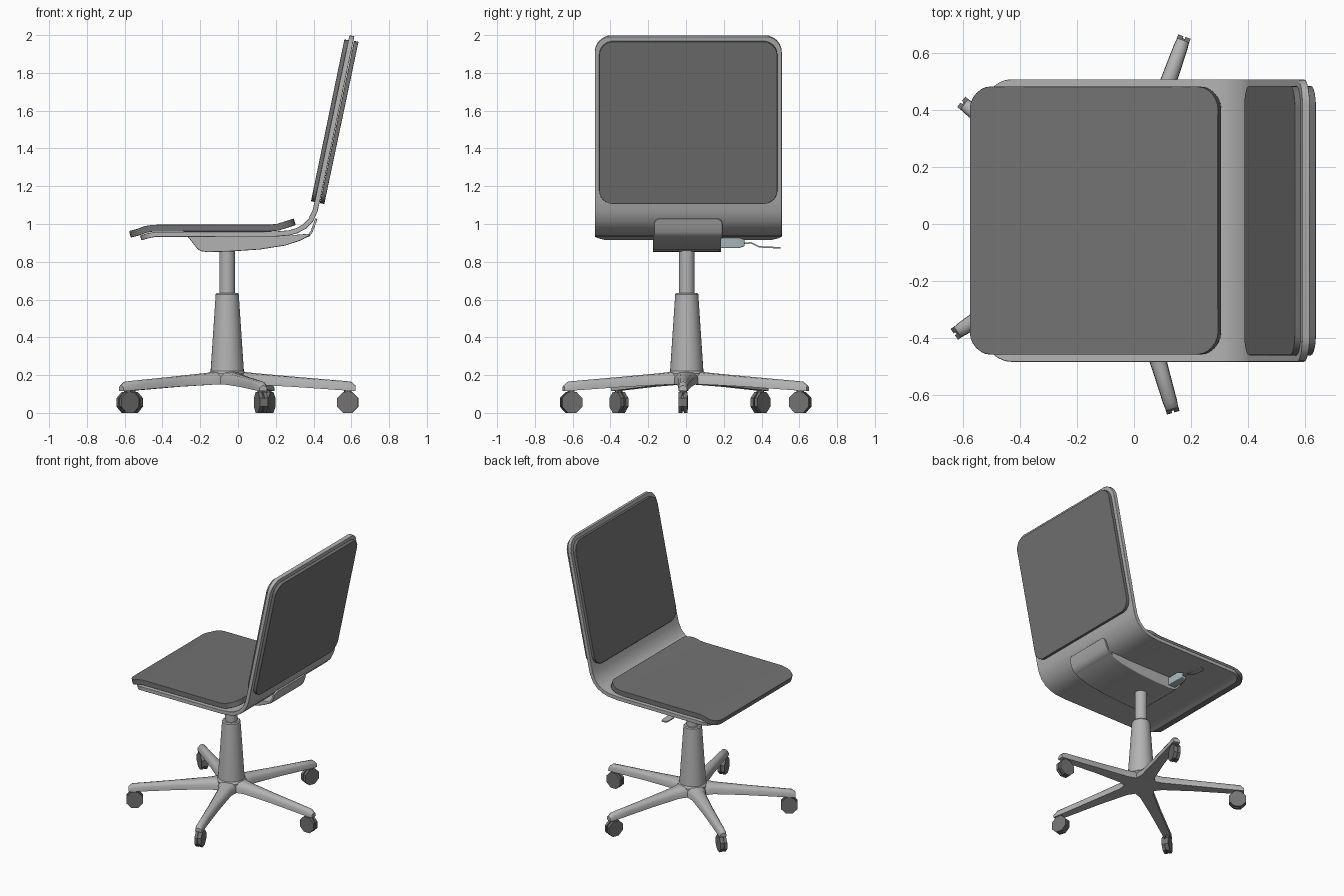
import bpy, bmesh
from math import sin, cos, pi, radians, hypot, sqrt
from mathutils import Matrix

if "Cube" in bpy.data.objects:
    bpy.data.objects.remove(bpy.data.objects["Cube"])

CX, CB = -0.057, 0.004     # column position
CY = 0.012                 # seat mid-plane y


def colour(name, *rgb):
    mat = bpy.data.materials.new(name)
    mat.diffuse_color = (*rgb, 1)
    mat.use_nodes = True
    mat.node_tree.nodes["Principled BSDF"].inputs["Base Color"].default_value = mat.diffuse_color
    return mat


FRAME = colour("frame_grey", .45, .45, .45)
DARK = colour("dark_grey", .17, .17, .17)
BLUE = colour("blue_grey", .38, .47, .5)


def finish(bm, name, mat=FRAME, bevel=0, thick=0, angle=35):
    bmesh.ops.recalc_face_normals(bm, faces=bm.faces)
    me = bpy.data.meshes.new(name)
    bm.to_mesh(me)
    bm.free()
    me.materials.append(mat)
    ob = bpy.data.objects.new(name, me)
    bpy.context.collection.objects.link(ob)
    if thick:
        m = ob.modifiers.new("thickness", 'SOLIDIFY')
        m.thickness, m.offset, m.use_even_offset = thick, 0, True
    if bevel:
        m = ob.modifiers.new("bevel", 'BEVEL')
        m.width, m.segments, m.limit_method, m.angle_limit = bevel, 2, 'ANGLE', radians(50)
        m.harden_normals = True
    bpy.ops.object.select_all(action='DESELECT')
    ob.select_set(True)
    bpy.context.view_layer.objects.active = ob
    bpy.ops.object.shade_smooth_by_angle(angle=radians(angle))
    return ob


def panel(name, path, half, r, thick, bevel, mat=FRAME):
    """Rounded rectangle sheet that follows an xz path."""
    acc = [0]
    for a, b in zip(path, path[1:]):
        acc.append(acc[-1] + hypot(b[0] - a[0], b[1] - a[1]))
    L = acc[-1]
    corner = [r * (1 - cos(i * pi / 12)) for i in range(7)]
    stations = sorted({round(s, 4) for s in acc + corner + [L - c for c in corner]})
    bm = bmesh.new()
    rows = []
    for s in stations:
        i = max(k for k in range(len(path) - 1) if acc[k] <= s + 1e-6)
        t = (s - acc[i]) / (acc[i + 1] - acc[i])
        x, z = (path[i][k] + (path[i + 1][k] - path[i][k]) * t for k in (0, 1))
        d = max(0, min(s, L - s, r))
        w = half - r + sqrt(max(0, r * r - (r - d) ** 2))
        rows.append([bm.verts.new((x, CY + sy * w, z)) for sy in (-1, 1)])
    for a, b in zip(rows, rows[1:]):
        bm.faces.new((a[0], a[1], b[1], b[0]))
    return finish(bm, name, mat, bevel, thick)


def loft(bm, rings):
    vs = [[bm.verts.new(p) for p in ring] for ring in rings]
    for a, b in zip(vs, vs[1:]):
        for i in range(len(a)):
            j = (i + 1) % len(a)
            bm.faces.new((a[i], a[j], b[j], b[i]))
    bm.faces.new(vs[0])
    bm.faces.new(vs[-1])


def turned(name, profile, sides=32):
    """Stack of circles (radius, z) around the column axis."""
    bm = bmesh.new()
    loft(bm, [[(CX + r * cos(2 * pi * i / sides), CB + r * sin(2 * pi * i / sides), z)
               for i in range(sides)] for r, z in profile])
    return finish(bm, name)


# Bent shell and its pads
panel("seat_shell", [(-.515, .926), (-.48, .937), (-.44, .945), (.2, .947), (.27, .953),
      (.31, .964), (.35, .985), (.385, 1.02), (.408, 1.07), (.422, 1.13), (.603, 1.997)],
      .495, .09, .027, .007)
panel("seat_pad", [(-.572, .946), (-.53, .956), (-.49, .971), (-.45, .978), (.17, .979),
      (.21, .983), (.25, .995), (.30, 1.012)], .47, .08, .036, .01, DARK)
panel("back_pad_front", [(.398, 1.118), (.575, 1.975)], .472, .075, .024, .008, DARK)
panel("back_pad_rear", [(.445, 1.108), (.626, 1.967)], .472, .075, .024, .008, DARK)

# Mechanism under the seat
prof = [(-.27, .938), (-.24, .9), (-.215, .868), (-.195, .856), (-.16, .851), (-.05, .854),
        (.115, .865), (.25, .886), (.33, .912), (.385, .942), (.37, .948), (.3, .942)]
bm = bmesh.new()
loft(bm, [[(x, CY - .007 + s * .181, z) for x, z in prof] for s in (-1, 1)])
finish(bm, "seat_mechanism", bevel=.006)
panel("mechanism_lip", [(.33, .922), (.375, .94), (.39, .96), (.415, 1.028)], .18, .03, .012, .003)


# Height lever
def bar(name, sections, mat, bevel=0):
    bm = bmesh.new()
    loft(bm, [[(-.17 + sx * w, y, z + sz * h) for sx, sz in ((-1, -1), (1, -1), (1, 1), (-1, 1))]
              for y, z, w, h in sections])
    finish(bm, name, mat, bevel)


bar("lever_socket", [(.17, .9, .03, .028), (.28, .9, .03, .028), (.31, .9, .022, .018)], BLUE, .006)
bar("lever_handle", [(.29, .897, .012, .004), (.345, .9, .012, .004), (.385, .88, .016, .004),
                     (.42, .877, .024, .004), (.48, .875, .024, .004), (.5, .875, .016, .004)], FRAME)

# Column
turned("gas_piston", [(.041, .6), (.041, .87)])
turned("column_sleeve", [(.09, .19), (.088, .225), (.062, .615), (.061, .628), (.055, .635)])
turned("base_hub", [(.09, .15), (.1, .16), (.1, .208), (.088, .222)], 20)

# Five legs with casters
LEG = [(0, .06, .22, .15), (.09, .064, .217, .15), (.14, .047, .211, .149), (.35, .035, .192, .138),
       (.55, .028, .175, .124), (.655, .025, .166, .117), (.68, .022, .145, .117)]
for n in range(5):
    turn = Matrix.Translation((CX, CB, 0)) @ Matrix.Rotation(radians(72 * n - 1.7), 4, 'Z')
    bm = bmesh.new()
    loft(bm, [[(r, -w, zb), (r, w, zb), (r, w * .95, zb + (zt - zb) * .6), (r, w * .6, zt - .004),
               (r, 0, zt), (r, -w * .6, zt - .004), (r, -w * .95, zb + (zt - zb) * .6)]
              for r, w, zt, zb in LEG])
    bm.transform(turn)
    finish(bm, f"base_leg_{n + 1}", angle=45)
    # twin wheels, core and stem
    bm = bmesh.new()
    for y, rad, depth in ((-.0135, .06, .019), (.0135, .06, .019), (0, .052, .03)):
        bmesh.ops.create_cone(bm, cap_ends=True, segments=8, radius1=rad, radius2=rad, depth=depth,
                              matrix=Matrix.Translation((.638, y, .0555)) @ Matrix.Rotation(pi / 2, 4, 'X')
                              @ Matrix.Rotation(pi / 8, 4, 'Z'))
    bmesh.ops.create_cone(bm, cap_ends=True, segments=8, radius1=.02, radius2=.02, depth=.05,
                          matrix=Matrix.Translation((.638, 0, .105)))
    bm.transform(turn)
    finish(bm, f"caster_{n + 1}", DARK, angle=30)
